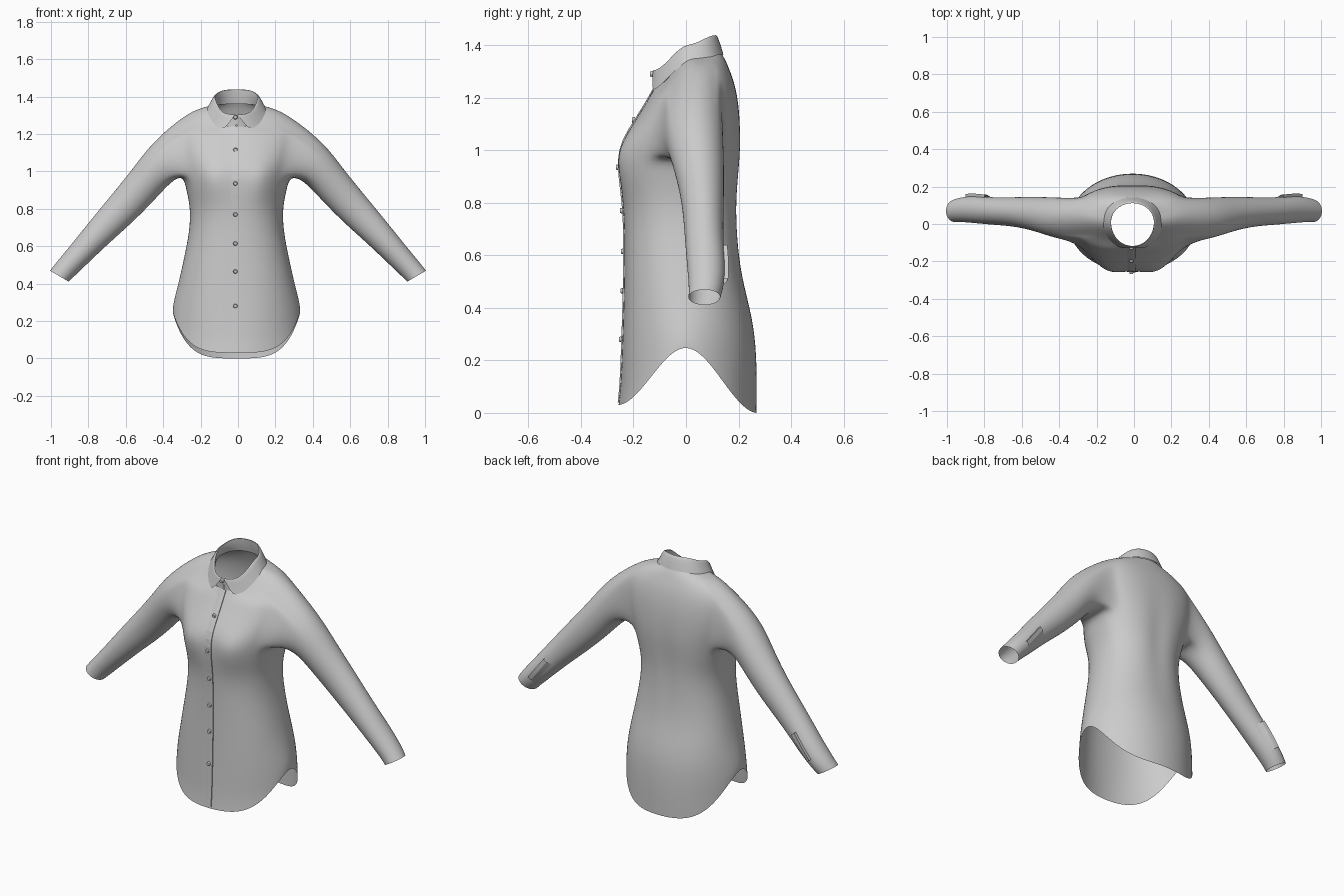
import bpy, bmesh, math
from mathutils import Vector
from mathutils.bvhtree import BVHTree

cube = bpy.data.objects.get("Cube")
if cube:
    bpy.data.objects.remove(cube, do_unlink=True)

GREY = (0.6, 0.6, 0.6, 1)
cloth = bpy.data.materials.new("grey cloth")
cloth.use_nodes = True
cloth.diffuse_color = GREY
cloth.node_tree.nodes["Principled BSDF"].inputs["Base Color"].default_value = GREY

COLS = 32
XC = -0.008


def make_object(name, bm, levels=0):
    bmesh.ops.recalc_face_normals(bm, faces=bm.faces)
    mesh = bpy.data.meshes.new(name)
    bm.to_mesh(mesh)
    bm.free()
    mesh.materials.append(cloth)
    obj = bpy.data.objects.new(name, mesh)
    bpy.context.collection.objects.link(obj)
    for p in mesh.polygons:
        p.use_smooth = True
    if levels:
        sub = obj.modifiers.new("smooth", 'SUBSURF')
        sub.levels = sub.render_levels = levels
    return obj


def ring_point(ring, a):
    """Point on a body ring: heights front/side/back, half width, y front/mid/back, squareness."""
    zf, zs, zb, hw, yf, yc, yb, p = ring
    c, s = math.cos(a), math.sin(a)
    x = hw * math.copysign(abs(c) ** p, c)
    k = abs(s) ** p
    w = k * k * (3 - 2 * k)
    z = zs + ((zb if s > 0 else zf) - zs) * w
    y = yc + ((yb if s > 0 else yf) - yc) * k
    if s < 0:  # bust
        y -= 0.03 * math.exp(-((abs(x) - 0.13) / 0.07) ** 2 - ((z - 0.96) / 0.08) ** 2)
    else:      # hollow along the spine
        y -= 0.012 * math.exp(-(x / 0.05) ** 2 - ((z - 0.85) / 0.25) ** 2)
    return Vector((x + XC, y, z))


# Torso rings from hem to neck
body = [
    (.03, .255, .0, .343, -.258, 0, .27, 1),
    (.10, .285, .08, .342, -.25, 0, .271, 1),
    (.22, .34, .22, .33, -.245, 0, .27, .95),
    (.36, .42, .36, .308, -.24, 0, .256, .9),
    (.52, .53, .52, .283, -.236, 0, .212, .88),
    (.68, .68, .68, .252, -.235, 0, .199, .88),
    (.80, .80, .80, .247, -.24, 0, .198, .88),
    (.90, .90, .90, .268, -.252, .01, .205, .85),
    (.98, .98, .98, .287, -.252, .02, .211, .85),
    (1.04, 1.04, 1.04, .303, -.238, .03, .211, .85),
    (1.10, 1.10, 1.10, .32, -.203, .03, .209, .85),
    (1.16, 1.17, 1.18, .33, -.165, .035, .202, .85),
    (1.195, 1.245, 1.26, .33, -.145, .04, .185, .88),
    (1.215, 1.305, 1.315, .275, -.132, .04, .163, .95),
    (1.228, 1.335, 1.345, .20, -.126, .03, .15, 1),
    (1.24, 1.35, 1.365, .145, -.12, .02, .138, 1),
]
# Sleeve rings: centre x, centre z, radius, top direction x and z, centre y, y radius
arm = [
    (.405, 1.055, .118, .45, .89, .03, .112),
    (.50, .935, .100, .66, .75, .05, .096),
    (.615, .805, .093, .72, .69, .065, .08),
    (.75, .665, .077, .74, .67, .068, .073),
    (.85, .555, .067, .74, .67, .078, .074),
    (.925, .475, .061, .78, .62, .077, .066),
    (.955, .44, .059, .86, .5, .07, .061),
]

bm = bmesh.new()
grid = [[bm.verts.new(ring_point(r, 2 * math.pi * i / COLS)) for i in range(COLS)] for r in body]
HALF, LOW, HIGH = 3, 8, 13  # armhole patch in columns and rows
for j in range(len(body) - 1):
    for i in range(COLS):
        side_col = min((i + .5) % COLS, COLS - (i + .5), abs(i + .5 - COLS / 2))
        if LOW <= j < HIGH and side_col < HALF:
            continue
        n = (i + 1) % COLS
        bm.faces.new((grid[j][i], grid[j][n], grid[j + 1][n], grid[j + 1][i]))

# Sleeves grow out of the armholes
loop = [(c, LOW) for c in range(0, HALF)]
loop += [(HALF, r) for r in range(LOW, HIGH)]
loop += [(c, HIGH) for c in range(HALF, -HALF, -1)]
loop += [(-HALF, r) for r in range(HIGH, LOW, -1)]
loop += [(c, LOW) for c in range(-HALF, 0)]
for side in (1, -1):
    prev = [grid[r][c % COLS if side > 0 else (COLS // 2 - c) % COLS] for c, r in loop]
    n = len(prev)
    for cx, cz, rad, ux, uz, cy, ry in arm:
        ring = []
        for k in range(n):
            a = 2 * math.pi * k / n
            d = -math.cos(a) * rad
            ring.append(bm.verts.new((side * (cx + ux * d), cy + ry * math.sin(a), cz + uz * d)))
        for k in range(n):
            m = (k + 1) % n
            bm.faces.new((prev[k], prev[m], ring[m], ring[k]))
        prev = ring
shirt = make_object("shirt_body_and_sleeves", bm, 2)


def band(name, rings, gaps):
    """Collar band; each ring leaves its own gap angle at the front."""
    bm = bmesh.new()
    rows = []
    for r, gap in zip(rings, gaps):
        span = 2 * (math.pi - gap)
        rows.append([bm.verts.new(ring_point(r, -math.pi / 2 + gap + span * i / COLS))
                     for i in range(COLS + 1)])
    for a, b in zip(rows, rows[1:]):
        for i in range(COLS):
            bm.faces.new((a[i], a[i + 1], b[i + 1], b[i]))
    return make_object(name, bm, 1)


# Collar stand and folded collar leaf
rim = (1.305, 1.40, 1.437, .116, -.122, .01, .112, 1)
band("collar_stand", [(1.235, 1.345, 1.36, .125, -.118, .015, .125, 1),
                      (1.27, 1.37, 1.40, .114, -.118, .01, .116, 1), rim], (0, 0, 0))
band("collar_leaf", [rim,
                     (1.305, 1.405, 1.44, .121, -.126, .01, .117, 1),
                     (1.275, 1.375, 1.41, .138, -.131, .012, .13, 1),
                     (1.225, 1.335, 1.365, .16, -.142, .015, .143, 1)], (.02, .03, .2, .42))

# Surface lookup for the trim
bpy.context.view_layer.update()
tree = BVHTree.FromObject(shirt, bpy.context.evaluated_depsgraph_get())


def on_surface(x, z, front=True):
    d = 1 if front else -1
    hit = tree.ray_cast(Vector((x, -d, z)), Vector((0, d, 0)))[0]
    return hit.y if hit else None


def strip(name, start, end, width, steps, lift, front=True):
    """Thin flap following the cloth, lifted along one edge."""
    bm = bmesh.new()
    prev = None
    a, b = Vector(start), Vector(end)
    across = Vector((-(b - a).y, (b - a).x)).normalized() * width
    out = -1 if front else 1
    for i in range(steps + 1):
        p = a.lerp(b, i / steps)
        pts = []
        for f, h in ((0, 0), (0, lift), (.5, lift * .7), (1, 0)):
            q = p + across * f
            y = on_surface(q.x, q.y, front)
            if y is None:
                break
            pts.append((q.x, y + out * h, q.y))
        if len(pts) < 4:
            continue
        row = [bm.verts.new(v) for v in pts]
        if prev:
            for k in range(3):
                bm.faces.new((prev[k], prev[k + 1], row[k + 1], row[k]))
        prev = row
    obj = make_object(name, bm)
    for p in obj.data.polygons:
        p.use_smooth = False
    return obj


# Front button placket and the two sleeve vents
strip("front_placket", (.008, .04), (.008, 1.24), .045, 30, .005)
strip("left_sleeve_vent", (.80, .64), (.90, .51), -.045, 6, .016, False)
strip("right_sleeve_vent", (-.80, .64), (-.90, .51), .045, 6, .016, False)

# Buttons
for n, z in enumerate((1.29, 1.115, .935, .77, .615, .465, .28)):
    y = on_surface(-.014, z) if z < 1.2 else -.124
    bm = bmesh.new()
    bmesh.ops.create_cone(bm, cap_ends=True, segments=12, radius1=.012, radius2=.009, depth=.012)
    for v in bm.verts:
        v.co = Vector((v.co.x - .014, y - .007 - v.co.z, v.co.y + z))
    button = make_object("button_%d" % (n + 1), bm)
    for p in button.data.polygons:
        p.use_smooth = False
